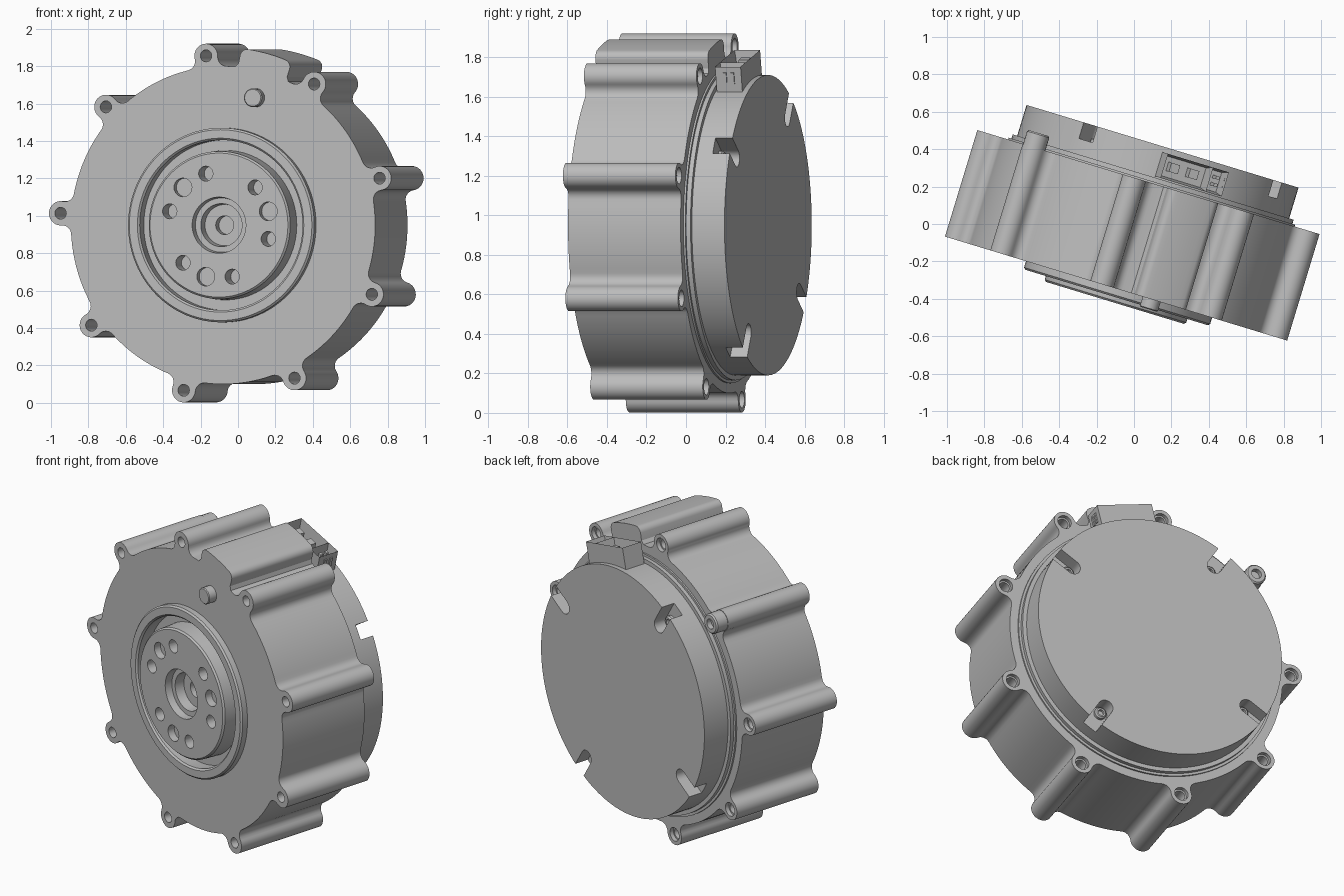
import bpy, bmesh
from math import radians, sin, cos, acos, atan2, pi
from mathutils import Matrix, Vector

cube = bpy.data.objects.get("Cube")
if cube:
    bpy.data.objects.remove(cube)

metal = bpy.data.materials.new("grey metal")
metal.use_nodes = True
GREY = (0.5, 0.5, 0.5, 1)
metal.diffuse_color = GREY
metal.node_tree.nodes["Principled BSDF"].inputs["Base Color"].default_value = GREY

# Motor frame: local x/y span the face, local z points out of the front (depth = -z)
FRAME = (Matrix.Translation((-0.08, -0.35, 0.95)) @ Matrix.Rotation(radians(-16.9), 4, "Z")
         @ Matrix.Rotation(radians(90), 4, "X"))
LUG_R, LUG, BODY, FILLET = 0.91, 0.065, 0.85, 0.05
BACK = 0.595
LUG_ANGLES = [-6 + 40 * k for k in range(9)]
SLOT_ANGLES = [-32 + 90 * k for k in range(4)]


def polar(r, deg):
    """Point at a clock angle: 0 is up, positive is clockwise."""
    a = radians(deg)
    return Vector((r * sin(a), r * cos(a), 0))


def make(name, bm):
    bmesh.ops.recalc_face_normals(bm, faces=bm.faces[:])
    mesh = bpy.data.meshes.new(name)
    bm.to_mesh(mesh)
    bm.free()
    mesh.materials.append(metal)
    ob = bpy.data.objects.new(name, mesh)
    bpy.context.collection.objects.link(ob)
    ob.matrix_world = FRAME
    return ob


def lathe(name, profile, steps=96, at=(0, 0, 0), closed=False):
    """Revolve (radius, depth) points about the motor axis."""
    bm = bmesh.new()
    vs = [bm.verts.new((r, 0, -d)) for r, d in profile]
    es = [bm.edges.new(p) for p in zip(vs, vs[1:])]
    if closed:
        es.append(bm.edges.new((vs[-1], vs[0])))
    bmesh.ops.spin(bm, geom=vs + es, cent=(0, 0, 0), axis=(0, 0, 1), angle=2 * pi, steps=steps)
    bmesh.ops.remove_doubles(bm, verts=bm.verts[:], dist=1e-5)
    bmesh.ops.translate(bm, verts=bm.verts[:], vec=at)
    return make(name, bm)


def prism(name, outline, d0, d1):
    bm = bmesh.new()
    face = bm.faces.new([bm.verts.new((p[0], p[1], -d0)) for p in outline])
    new = bmesh.ops.extrude_face_region(bm, geom=[face])["geom"]
    bmesh.ops.translate(bm, vec=(0, 0, d0 - d1),
                        verts=[g for g in new if isinstance(g, bmesh.types.BMVert)])
    return make(name, bm)


def rod(name, r, d0, d1, at, steps=24):
    return lathe(name, [(0, d0), (r, d0), (r, d1), (0, d1)], steps, at)


def cut(ob, cutters):
    """Subtract the cutters and bake the result."""
    for c in cutters:
        mod = ob.modifiers.new("cut", "BOOLEAN")
        mod.operation, mod.solver, mod.object = "DIFFERENCE", "EXACT", c
    bpy.context.view_layer.update()
    baked = bpy.data.meshes.new_from_object(
        ob.evaluated_get(bpy.context.evaluated_depsgraph_get()))
    ob.modifiers.clear()
    ob.data = baked
    for c in cutters:
        bpy.data.objects.remove(c)


def arc(center, r, a0, a1, n):
    return [center + polar(r, a0 + (a1 - a0) * i / n) for i in range(n + 1)]


def clock(v):
    return math_deg(atan2(v.x, v.y))


def math_deg(a):
    return a * 180 / pi


# Housing outline: circle with filleted bolt lugs and one wide boss
R1, R2 = BODY + FILLET, LUG + FILLET
spread = math_deg(acos((R1 ** 2 + LUG_R ** 2 - R2 ** 2) / (2 * R1 * LUG_R)))
lug_pt, fil_pt = polar(LUG_R, 0), polar(R1, -spread)
turn = clock(fil_pt - lug_pt)                      # lug to fillet direction
half = arc(fil_pt, FILLET, 180 - spread, 180 + turn - 360 + 360, 6)
half += arc(lug_pt, LUG, turn, 0, 10)
lug_shape = half + [Vector((-p.x, p.y, 0)) for p in reversed(half[:-1])]
outline = []
for a in LUG_ANGLES:
    outline += [Matrix.Rotation(radians(-a), 3, "Z") @ p for p in lug_shape]
    if a == LUG_ANGLES[0]:
        outline += [polar(BODY, 4.6), polar(0.87, 5.7)]
        outline += arc(polar(0.91, 8.5), 0.04, -75, 8.5, 6)
        outline += arc(Vector(), 0.95, 10, 20, 5)
        outline += arc(polar(0.91, 21.5), 0.04, 21.5, 105, 6)
        outline += [polar(0.87, 24.3), polar(BODY, 25.4)]
    else:
        outline += arc(Vector(), BODY, a + spread + 1.5, a + 40 - spread - 1.5, 12)

housing = prism("housing", outline, 0, BACK)
cutters = [rod("recess_cutter", 0.455, -0.1, 0.12, (0, 0, 0), 96)]
for a in LUG_ANGLES:
    cutters.append(lathe("bolt_hole_cutter", [(0, -0.1), (0.032, -0.1), (0.032, 0.57), (0.042, 0.57),
                                              (0.042, 0.7), (0, 0.7)], 20, polar(LUG_R, a)))
cut(housing, cutters)

# Raised lip around the front recess
lathe("front_lip", [(0.455, 0.06), (0.455, -0.035), (0.465, -0.045), (0.51, -0.045),
                    (0.52, -0.035), (0.52, 0.01), (0.47, 0.01)], closed=True)

# Output hub with stepped centre bore and two sets of face holes
hub = lathe("output_hub", [(0, 0.09), (0.05, 0.09), (0.05, 0.03), (0.11, 0.03), (0.115, -0.03),
                           (0.145, -0.03), (0.15, -0.075), (0.385, -0.075), (0.395, -0.065),
                           (0.4, 0.04), (0.456, 0.04), (0.456, 0.119), (0, 0.119)])
holes = [rod("hub_hole_cutter", 0.04, -0.2, 0.03, polar(0.285, -15 + 60 * k)) for k in range(6)]
holes += [rod("dowel_hole_cutter", 0.05, -0.2, -0.03, polar(0.285, 75 + 120 * k)) for k in range(3)]
cut(hub, holes)

# Locating pin on the front face
lathe("locating_pin", [(0, -0.055), (0.045, -0.055), (0.05, -0.05), (0.05, 0.02), (0, 0.02)],
      32, polar(0.705, 15))

# Stepped collar and rear cap with radial screw slots
lathe("rear_collar", [(0, 0.58), (0.8, 0.58), (0.8, 0.605), (0.785, 0.605), (0.785, 0.628), (0, 0.628)])
cap = lathe("rear_cap", [(0, 0.62), (0.76, 0.62), (0.76, 0.8), (0, 0.8)], 128)
slots = []
for a in SLOT_ANGLES:
    shape = arc(polar(0.64, 0), 0.045, -90, -270, 12) + [Vector((0.045, 0.9, 0)), Vector((-0.045, 0.9, 0))]
    slots.append(prism("slot_cutter", [Matrix.Rotation(radians(-a), 3, "Z") @ p for p in shape], 0.71, 0.9))
cut(cap, slots)


def socket_screw(name, r, base, top, at):
    lathe(name, [(0, base), (r, base), (r, top - 0.008), (r - 0.008, top), (r * 0.5, top),
                 (r * 0.5, top - r * 0.5), (0, top - r * 0.5)], 24, at)


for a in SLOT_ANGLES:
    socket_screw("cap_screw", 0.036, 0.7, 0.735, polar(0.642, a))
socket_screw("housing_bolt_head", 0.062, 0.56, 0.675, polar(LUG_R, LUG_ANGLES[8]))


# Connector: open-topped socket standing radially on the rim
def block(name, t0, t1, r0, r1, d0, d1, open_top=0):
    bm = bmesh.new()
    bmesh.ops.create_cube(bm, size=1)
    bmesh.ops.scale(bm, vec=(t1 - t0, r1 - r0, d1 - d0), verts=bm.verts[:])
    bmesh.ops.translate(bm, vec=((t0 + t1) / 2, (r0 + r1) / 2, -(d0 + d1) / 2), verts=bm.verts[:])
    if open_top:
        bm.normal_update()
        top = max(bm.faces, key=lambda f: f.calc_center_median().y)
        bmesh.ops.inset_region(bm, faces=[top], thickness=0.018)
        bmesh.ops.translate(bm, vec=(0, -open_top, 0), verts=top.verts[:])
    bmesh.ops.rotate(bm, matrix=Matrix.Rotation(radians(-14), 3, "Z"), verts=bm.verts[:])
    return make(name, bm)


block("connector_shell", -0.175, 0.085, 0.7, 0.87, 0.635, 0.77, 0.1)
block("connector_small_shell", 0.085, 0.175, 0.7, 0.87, 0.635, 0.77, 0.1)
for t in (-0.11, 0.0):
    block("connector_contact", t - 0.025, t + 0.025, 0.76, 0.84, 0.68, 0.73)
for d in (0.675, 0.715):
    block("signal_contact", 0.12, 0.14, 0.76, 0.85, d, d + 0.018)
    block("connector_side_rib", 0.17, 0.182, 0.78, 0.84, d, d + 0.018)

# Smooth curved walls, keep edges crisp
bpy.ops.object.select_all(action="DESELECT")
for ob in bpy.context.collection.objects:
    if ob.type == "MESH" and metal.name in ob.data.materials:
        ob.select_set(True)
        bpy.context.view_layer.objects.active = ob
bpy.ops.object.shade_smooth_by_angle(angle=radians(30))
